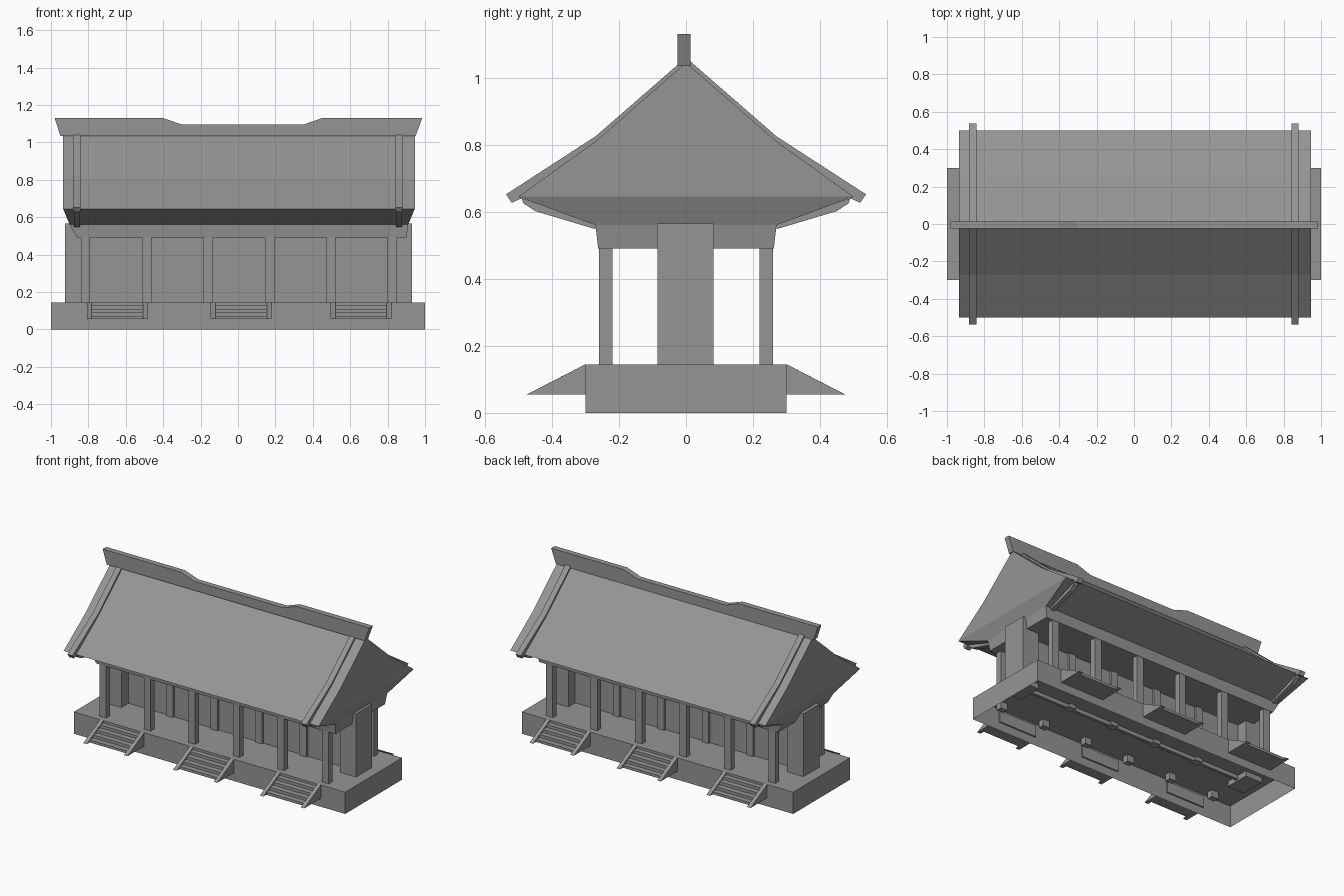
import bpy, bmesh
from mathutils import Vector

if "Cube" in bpy.data.objects:
    bpy.data.objects.remove(bpy.data.objects["Cube"])

grey = bpy.data.materials.new("stone_grey")
grey.diffuse_color = (0.3, 0.3, 0.3, 1)
grey.use_nodes = True
grey.node_tree.nodes["Principled BSDF"].inputs["Base Color"].default_value = grey.diffuse_color


def finish(name, bm):
    bmesh.ops.recalc_face_normals(bm, faces=bm.faces)
    me = bpy.data.meshes.new(name)
    bm.to_mesh(me)
    bm.free()
    me.materials.append(grey)
    ob = bpy.data.objects.new(name, me)
    bpy.context.collection.objects.link(ob)
    return ob


def box(name, lo, hi, open_bottom=False):
    bm = bmesh.new()
    bmesh.ops.create_cube(bm, size=1)
    lo, hi = Vector(lo), Vector(hi)
    for v in bm.verts:
        v.co = (lo + hi) / 2 + v.co * (hi - lo)
    bmesh.ops.recalc_face_normals(bm, faces=bm.faces)
    if open_bottom:
        low = [f for f in bm.faces if f.calc_center_median().z < lo.z + 1e-5]
        bmesh.ops.delete(bm, geom=low, context='FACES_ONLY')
    return finish(name, bm)


def prism(name, profile, lo, hi, axis='x'):
    """Extrude a (y,z) profile along x, or an (x,z) profile along y."""
    bm = bmesh.new()

    def ring(t):
        return [bm.verts.new((t, a, z) if axis == 'x' else (a, t, z)) for a, z in profile]
    r0, r1 = ring(lo), ring(hi)
    n = len(profile)
    bm.faces.new(r0)
    bm.faces.new(r1)
    for i in range(n):
        bm.faces.new((r0[i], r0[(i + 1) % n], r1[(i + 1) % n], r1[i]))
    return finish(name, bm)


# hollow platform
box("platform", (-1, -0.3, 0), (1, 0.3, 0.145), open_bottom=True)

# columns in two rows, pilasters on the central wall
for i in range(6):
    x = -0.815 + 0.328 * i
    for s, row in ((-1, "front"), (1, "back")):
        y = 0.24 * s
        box(f"{row}_column", (x - 0.025, y - 0.02, 0.1), (x + 0.025, y + 0.02, 0.5))
    if 0 < i < 5:
        box("wall_pilaster", (x - 0.025, -0.025, 0.12), (x + 0.025, 0.025, 0.5))

# central wall and end piers
box("central_wall", (-0.85, -0.01, 0.12), (0.86, 0.01, 0.5))
box("left_pier", (-0.925, -0.085, 0.11), (-0.8, 0.082, 0.565))
box("right_pier", (0.81, -0.085, 0.11), (0.93, 0.082, 0.565))

# roof body: stacked rings up to the eaves, then a bent gable
bm = bmesh.new()
rings = []
for x0, x1, y, z in ((-0.86, 0.9, 0.262, 0.49), (-0.9, 0.91, 0.27, 0.56),
                     (-0.935, 0.945, 0.5, 0.645), (-0.935, 0.945, 0.27, 0.81)):
    rings.append([bm.verts.new(p) for p in
                  ((x0, -y, z), (x1, -y, z), (x1, y, z), (x0, y, z))])
for a, b in zip(rings, rings[1:]):
    for i in range(4):
        j = (i + 1) % 4
        bm.faces.new((a[i], a[j], b[j], b[i]))
bm.faces.new(rings[0])
t = rings[-1]
left, right = bm.verts.new((-0.935, 0, 1.045)), bm.verts.new((0.945, 0, 1.045))
bm.faces.new((t[0], t[1], right, left))
bm.faces.new((t[2], t[3], left, right))
bm.faces.new((t[1], t[2], right))
bm.faces.new((t[3], t[0], left))
finish("roof", bm)

# descending ribs over the slopes and under the eaves
over = [(0, 1.06), (0.27, 0.825), (0.537, 0.652), (0.52, 0.627), (0.49, 0.64), (0.27, 0.8), (0, 1.03)]
under = [(0.49, 0.64), (0.485, 0.625), (0.45, 0.602), (0.27, 0.548), (0.27, 0.565)]
for x in (-0.862, 0.86):
    for s in (-1, 1):
        prism("roof_rib", [(s * y, z) for y, z in over], x - 0.019, x + 0.019)
        prism("eave_rib", [(s * y, z) for y, z in under], x - 0.016, x + 0.016)

# ridge with raised, flared ends
prism("ridge", [(-0.95, 1.035), (-0.98, 1.13), (-0.4, 1.13), (-0.3, 1.095), (0.35, 1.095),
                (0.45, 1.13), (0.985, 1.13), (0.95, 1.035)], -0.025, 0.013, 'y')

# stairs: sloped side walls with four steps between, front and back
steps = [(0.29, 0.055)]
for k in range(4):
    z = 0.072 + 0.019 * k
    y = 0.445 - 0.037 * k
    steps += [(y, z - 0.019 if k else 0.055), (y, z)]
steps.append((0.29, 0.129))
side = [(0.3, 0.145), (0.475, 0.055), (0.3, 0.055)]
for x in (-0.645, 0.017, 0.657):
    for s, where in ((-1, "front"), (1, "back")):
        prism(f"{where}_steps", [(s * y, z) for y, z in steps], x - 0.14, x + 0.14)
        for e in (-1, 1):
            c = x + e * 0.15
            prism(f"{where}_stair_side", [(s * y, z) for y, z in side], c - 0.013, c + 0.013)
